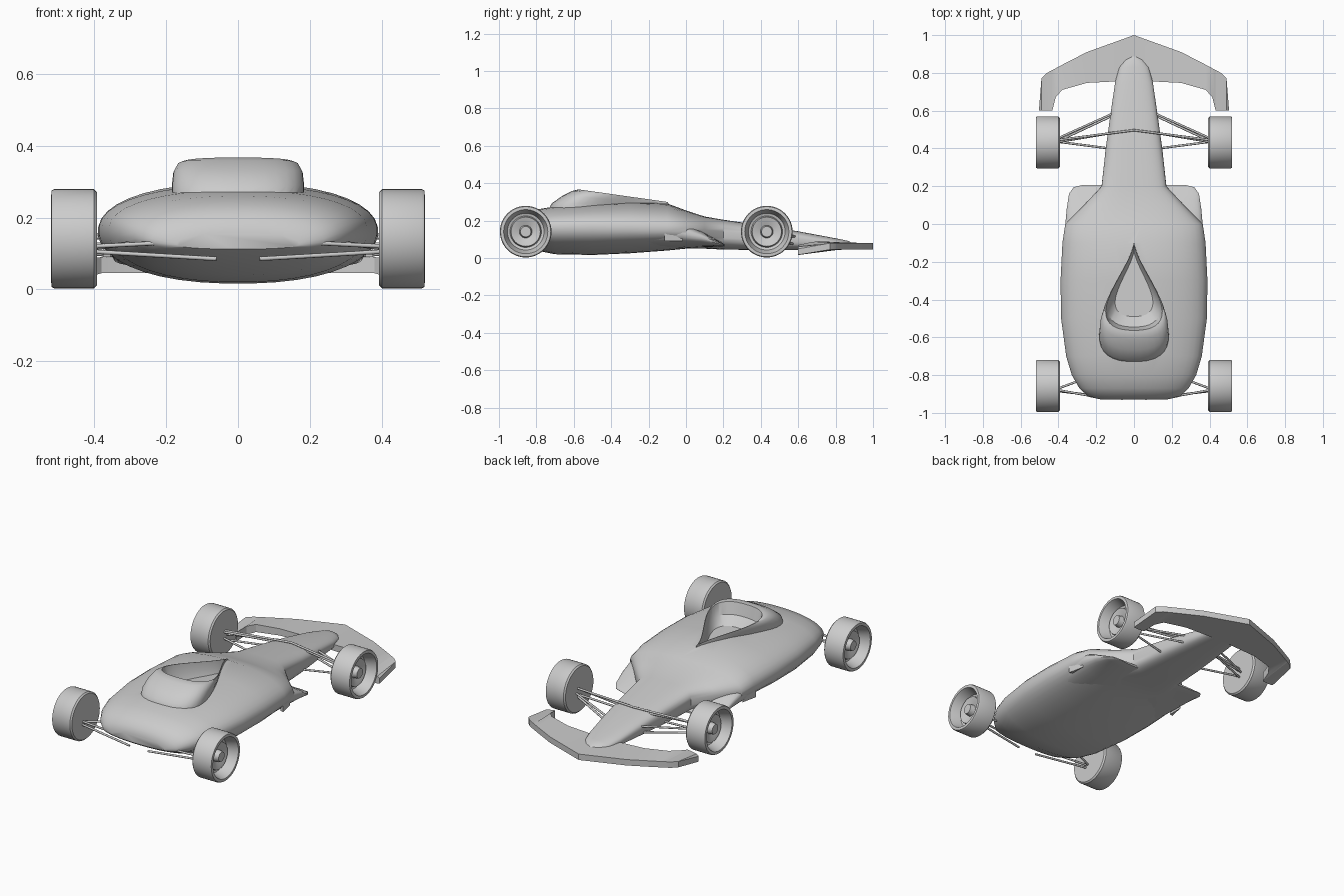
import bpy, bmesh
from math import sin, cos, pi
from mathutils import Vector

cube = bpy.data.objects.get("Cube")
if cube:
    bpy.data.objects.remove(cube)

grey = bpy.data.materials.new("light_grey")
grey.use_nodes = True
COLOR = (0.6, 0.6, 0.6, 1)
grey.diffuse_color = COLOR
grey.node_tree.nodes["Principled BSDF"].inputs["Base Color"].default_value = COLOR


def finish(obj, angle):
    bpy.ops.object.select_all(action='DESELECT')
    obj.select_set(True)
    bpy.context.view_layer.objects.active = obj
    bpy.ops.object.shade_smooth_by_angle(angle=angle)


def loft(name, rings, angle=0.6):
    """Skin a closed solid through rings that share a point count."""
    bm = bmesh.new()
    rows = [[bm.verts.new(p) for p in ring] for ring in rings]
    n = len(rows[0])
    for a, b in zip(rows, rows[1:]):
        for i in range(n):
            j = (i + 1) % n
            bm.faces.new((a[i], a[j], b[j], b[i]))
    bm.faces.new(rows[0])
    bm.faces.new(rows[-1])
    bmesh.ops.recalc_face_normals(bm, faces=bm.faces)
    mesh = bpy.data.meshes.new(name)
    bm.to_mesh(mesh)
    bm.free()
    obj = bpy.data.objects.new(name, mesh)
    bpy.context.collection.objects.link(obj)
    mesh.materials.append(grey)
    finish(obj, angle)
    return obj


def power(v, p):
    return (abs(v) ** p) * (1 if v >= 0 else -1)


def hull_ring(y, width, low, mid, top, p, n=40):
    """Rounded section; p below one makes it boxier."""
    ring = []
    for i in range(n):
        a = 2 * pi * (i + 0.5) / n
        height = top - mid if sin(a) > 0 else mid - low
        ring.append((width * power(cos(a), p), y, mid + height * power(sin(a), p)))
    return ring


def teardrop(front, rear, width, k, base=0.2, n=48):
    """Cockpit outline at a share k of the height up to the sloping rim."""
    ring = []
    for i in range(n):
        a = 2 * pi * (i + 0.5) / n
        u = (1 - cos(a)) / 2
        y = front + (rear - front) * u
        x = width * u ** 1.5 * (1 - u) ** 0.4 / 0.376
        rim = min(0.286 - 0.141 * y, 0.367)
        ring.append((x if a < pi else -x, y, base + (rim - base) * k))
    return ring


def boolean(obj, tool, operation):
    mod = obj.modifiers.new("cut", 'BOOLEAN')
    mod.operation = operation
    mod.solver = 'EXACT'
    mod.object = tool
    bpy.context.view_layer.objects.active = obj
    bpy.ops.object.modifier_apply(modifier=mod.name)
    bpy.data.objects.remove(tool)


# Main body, tail to nose: y, half width, bottom, widest height, top, roundness
body_sections = [
    (-0.93, 0.17, 0.112, 0.125, 0.16, 0.9),
    (-0.915, 0.24, 0.1, 0.135, 0.2, 0.9),
    (-0.87, 0.29, 0.075, 0.15, 0.235, 0.9),
    (-0.8, 0.33, 0.04, 0.16, 0.26, 0.9),
    (-0.7, 0.36, 0.02, 0.165, 0.276, 0.9),
    (-0.5, 0.387, 0.016, 0.165, 0.29, 0.9),
    (-0.3, 0.39, 0.025, 0.16, 0.297, 0.9),
    (-0.1, 0.38, 0.04, 0.155, 0.292, 0.9),
    (0, 0.365, 0.05, 0.15, 0.255, 0.85),
    (0.1, 0.265, 0.05, 0.14, 0.222, 0.75),
    (0.2, 0.172, 0.045, 0.125, 0.205, 0.6),
    (0.4, 0.15, 0.043, 0.11, 0.175, 0.6),
    (0.6, 0.122, 0.043, 0.095, 0.143, 0.65),
    (0.75, 0.1, 0.045, 0.08, 0.115, 0.75),
    (0.83, 0.079, 0.045, 0.072, 0.1, 0.9),
    (0.87, 0.05, 0.047, 0.068, 0.091, 1),
    (0.888, 0.015, 0.06, 0.068, 0.08, 1),
]
body = loft("main_body", [hull_ring(*s) for s in body_sections])

# Raised cockpit surround with a hollow seat opening
surround = loft("cockpit_surround", [teardrop(*s) for s in (
    (-0.07, -0.76, 0.185, 0), (-0.08, -0.72, 0.184, 0.55),
    (-0.09, -0.665, 0.18, 0.78), (-0.094, -0.61, 0.168, 0.95),
    (-0.097, -0.575, 0.157, 1))])
boolean(body, surround, 'UNION')
hollow = loft("cockpit_hollow", [teardrop(*s) for s in (
    (-0.102, -0.563, 0.15, 1.4), (-0.102, -0.563, 0.15, 1),
    (-0.11, -0.545, 0.135, 0.6), (-0.14, -0.49, 0.1, 0.35))])
hollow.hide_render = True
boolean(body, hollow, 'DIFFERENCE')
finish(body, 0.6)

# Side pods sloping down to a low front lip
pod_sections = [
    (-0.2, 0.36, 0.05, 0.14, 0.2, 0.7),
    (-0.02, 0.366, 0.05, 0.14, 0.205, 0.7),
    (0.08, 0.357, 0.055, 0.115, 0.15, 0.7),
    (0.16, 0.345, 0.058, 0.085, 0.1, 0.7),
    (0.195, 0.32, 0.06, 0.075, 0.082, 0.7),
    (0.207, 0.27, 0.062, 0.068, 0.074, 0.7),
]
loft("side_pods", [hull_ring(*s) for s in pod_sections])

# Front wing by span: x, leading y, trailing y, trailing bottom, trailing top
half_span = [
    (0, 1, 0.76, 0.045, 0.08),
    (0.25, 0.91, 0.747, 0.045, 0.085),
    (0.38, 0.843, 0.71, 0.045, 0.09),
    (0.415, 0.824, 0.67, 0.035, 0.085),
    (0.432, 0.815, 0.602, 0.017, 0.07),
    (0.46, 0.8, 0.6, 0.016, 0.065),
    (0.49, 0.77, 0.6, 0.016, 0.06),
    (0.503, 0.605, 0.6, 0.018, 0.05),
]


def wing_ring(x, lead, trail, low, high):
    front_low, front_high = (0.045, 0.08) if lead > 0.7 else (low, high)
    return [(x, lead, front_low), (x, lead, front_high), (x, trail, high), (x, trail, low)]


span = [(-s[0], *s[1:]) for s in reversed(half_span[1:])] + half_span
loft("front_wing", [wing_ring(*s) for s in span], 0.3)


# Wheels: turned profile of distance from inner face and radius
wheel_profile = [
    (0, 0.004), (0, 0.13), (0.008, 0.138), (0.118, 0.138), (0.126, 0.134),
    (0.127, 0.118), (0.118, 0.114), (0.065, 0.098), (0.06, 0.084),
    (0.085, 0.078), (0.08, 0.06), (0.07, 0.034), (0.1, 0.028), (0.1, 0.004),
]


def wheel(name, side, y):
    rings = []
    for out, r in wheel_profile:
        rings.append([(side * (0.393 + out), y + r * cos(2 * pi * i / 48),
                       0.141 + r * sin(2 * pi * i / 48)) for i in range(48)])
    loft(name, rings, 0.5)


def rod(name, start, end, radius=0.006):
    a, b = Vector(start), Vector(end)
    turn = (b - a).to_track_quat('Z', 'Y')
    offsets = [turn @ Vector((radius * cos(pi * i / 4), radius * sin(pi * i / 4), 0))
               for i in range(8)]
    loft(name, [[p + o for o in offsets] for p in (a, b)], 0.9)


# Suspension arms from hub to body
arms = [
    ("front_upper_arm", (0.4, 0.445, 0.15), (-0.002, 0.497, 0.166)),
    ("front_push_arm", (0.4, 0.435, 0.145), (0.1, 0.485, 0.15)),
    ("front_leading_arm", (0.4, 0.455, 0.125), (0.1, 0.59, 0.115)),
    ("front_lower_arm", (0.4, 0.44, 0.1), (0.1, 0.58, 0.075)),
    ("front_trailing_arm", (0.4, 0.435, 0.11), (0.13, 0.4, 0.08)),
    ("rear_leading_arm", (0.4, -0.87, 0.115), (0.25, -0.815, 0.135)),
    ("rear_upper_arm", (0.4, -0.88, 0.12), (0.2, -0.915, 0.13)),
    ("rear_lower_arm", (0.4, -0.885, 0.105), (0.06, -0.925, 0.085)),
]
for side, label in ((1, "left"), (-1, "right")):
    wheel(label + "_front_wheel", side, 0.432)
    wheel(label + "_rear_wheel", side, -0.857)
    for name, start, end in arms:
        rod(label + "_" + name, (side * start[0], *start[1:]), (side * end[0], *end[1:]))
    # Small strake on the flank of each pod
    loft(label + "_strake", [[(side * 0.355, -0.02, z), (side * 0.355, -0.11, z),
                              (side * 0.375, -0.115, z)] for z in (0.09, 0.17)], 0.3)
